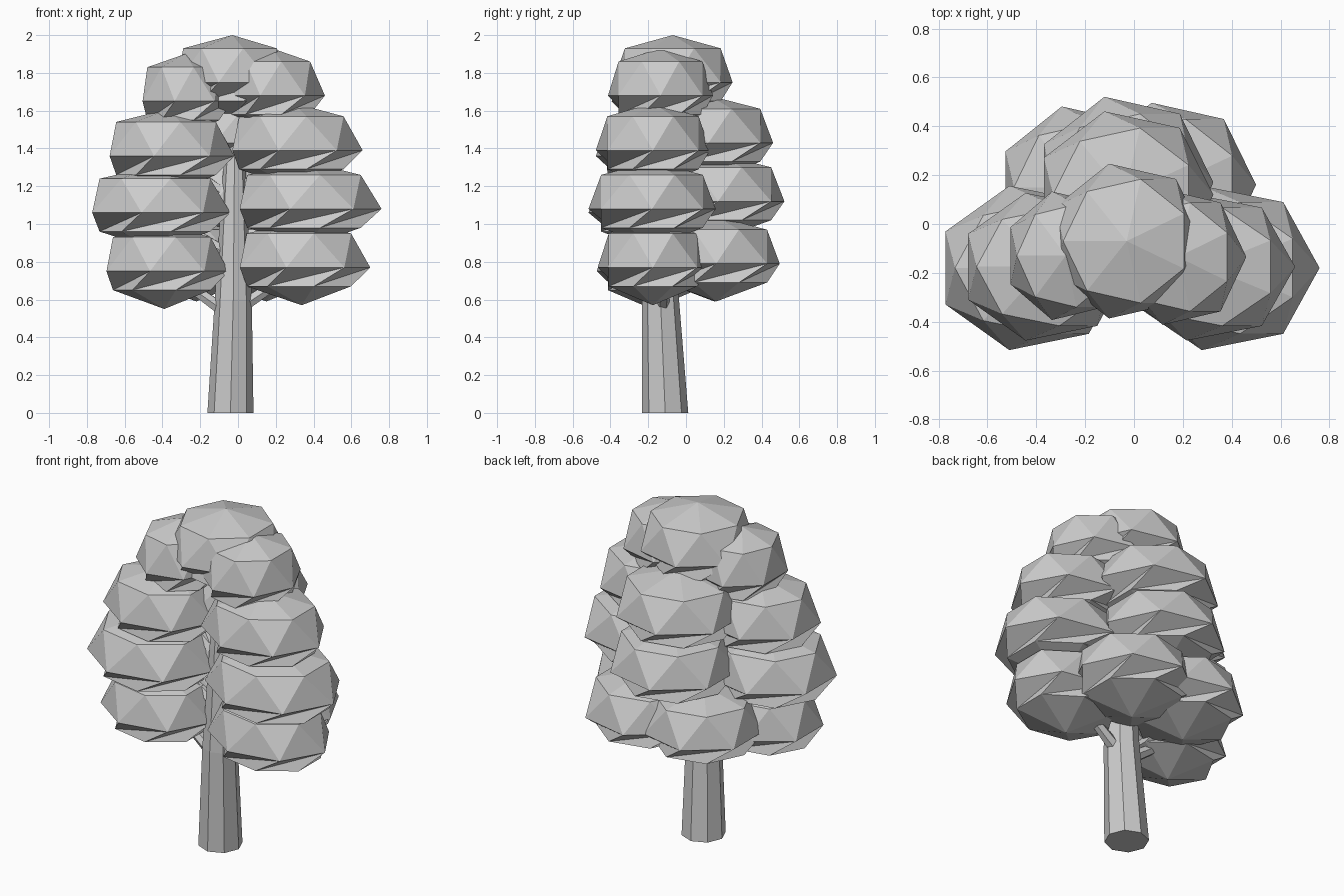
import bpy, bmesh
from math import sin, cos, pi
from mathutils import Vector

if "Cube" in bpy.data.objects:
    bpy.data.objects.remove(bpy.data.objects["Cube"])


def finish(name, bm):
    bmesh.ops.recalc_face_normals(bm, faces=bm.faces[:])
    me = bpy.data.meshes.new(name)
    bm.to_mesh(me)
    bm.free()
    ob = bpy.data.objects.new(name, me)
    bpy.context.collection.objects.link(ob)
    return ob


def tube(name, points, radii, n):
    """Tapered faceted tube with capped ends through the points."""
    bm = bmesh.new()
    axis = (Vector(points[-1]) - Vector(points[0])).normalized()
    if axis.z > 0.98:
        u, v = Vector((1, 0, 0)), Vector((0, 1, 0))
    else:
        u = axis.cross(Vector((0, 0, 1))).normalized()
        v = axis.cross(u)
    rings = []
    for p, r in zip(points, radii):
        rings.append([bm.verts.new(Vector(p) + r * (cos(2 * pi * i / n) * u + sin(2 * pi * i / n) * v))
                      for i in range(n)])
    for a, b in zip(rings, rings[1:]):
        for i in range(n):
            j = (i + 1) % n
            bm.faces.new((a[i], a[j], b[j], b[i]))
    bm.faces.new(rings[0])
    bm.faces.new(rings[-1])
    return finish(name, bm)


def clump(name, x, y, z, rx, ry, n=7):
    """Flattened seven-sided leaf clump; z is the height of its widest ring."""
    bm = bmesh.new()
    # scale, height, rotation in steps (the lower ring is twisted back)
    profile = [(0.80, -0.10, -0.5), (1.0, 0.0, 0.0), (0.80, 0.18, 0.5)]
    rings = []
    for s, dz, off in profile:
        rings.append([bm.verts.new((x + rx * s * cos(2 * pi * (i + off) / n),
                                    y + ry * s * sin(2 * pi * (i + off) / n), z + dz))
                      for i in range(n)])
    low, mid, up = rings
    bottom = bm.verts.new((x, y, z - 0.20))
    top = bm.verts.new((x, y, z + 0.25))
    for i in range(n):
        j = (i + 1) % n
        for ring in (low, up):
            bm.faces.new((mid[i], mid[j], ring[i]))
            bm.faces.new((ring[i], mid[j], ring[j]))
        bm.faces.new((bottom, low[i], low[j]))
        bm.faces.new((top, up[i], up[j]))
    return finish(name, bm)


# Trunk: tapering octagon, slightly leaning
tube("trunk", [(-0.04, -0.11, 0), (-0.025, -0.135, 0.6), (-0.02, -0.13, 1.2), (-0.01, -0.11, 1.8)],
     [0.122, 0.098, 0.065, 0.03], 8)

# Leaf clumps: x, y, height of widest ring, x radius, y radius
clumps = {
    "left_low": (-0.39, -0.18, 0.75, 0.34, 0.30),
    "left_middle": (-0.425, -0.18, 1.06, 0.385, 0.345),
    "left_high": (-0.367, -0.175, 1.36, 0.347, 0.31),
    "left_crown": (-0.28, -0.13, 1.65, 0.25, 0.27),
    "right_low": (0.337, -0.175, 0.77, 0.363, 0.30),
    "right_middle": (0.365, -0.18, 1.08, 0.395, 0.345),
    "right_high": (0.297, -0.175, 1.39, 0.363, 0.31),
    "right_crown": (0.18, -0.135, 1.68, 0.28, 0.285),
    "back_left_low": (-0.22, 0.15, 0.79, 0.34, 0.34),
    "back_right_low": (0.15, 0.16, 0.79, 0.35, 0.345),
    "back_middle": (-0.04, 0.17, 1.12, 0.365, 0.36),
    "back_high": (-0.04, 0.12, 1.43, 0.365, 0.35),
    "top": (-0.03, -0.07, 1.75, 0.325, 0.325),
}
for name, spec in clumps.items():
    clump("leaf_clump_" + name, *spec)

# Branches from the trunk into the side clumps
for name in ("left_low", "right_low", "left_middle", "right_middle", "left_high", "right_high"):
    x, y, z = clumps[name][:3]
    tube("branch_" + name, [(-0.03, -0.13, z - 0.24), (x * 0.8, y * 0.6, z - 0.04)], [0.04, 0.025], 6)
